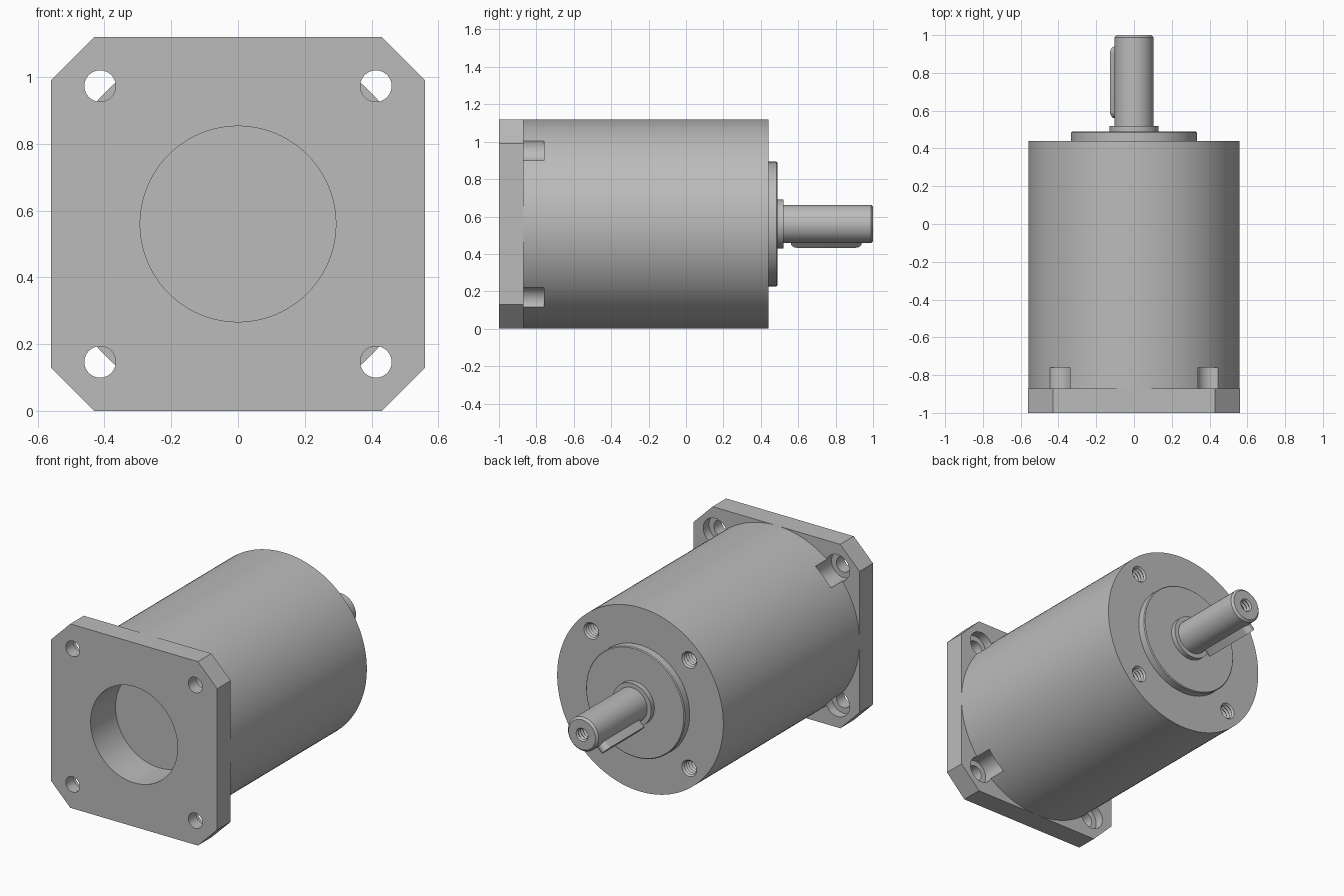
import bpy, bmesh, math
from mathutils import Vector

if "Cube" in bpy.data.objects:
    bpy.data.objects.remove(bpy.data.objects["Cube"], do_unlink=True)

steel = bpy.data.materials.new("plain grey metal")
steel.use_nodes = True
GREY = (0.5, 0.5, 0.5, 1)
steel.diffuse_color = GREY
steel.node_tree.nodes["Principled BSDF"].inputs["Base Color"].default_value = GREY

HALF = 0.56                     # body radius, half flange size, axis height
AXIS = Vector((0, 0, HALF))
CORNERS = [(sx, sz) for sx in (-1, 1) for sz in (-1, 1)]


def loft(name, rings):
    """Closed solid through rings of points, with flat end caps."""
    bm = bmesh.new()
    loops = [[bm.verts.new(p) for p in ring] for ring in rings]
    n = len(loops[0])
    for a, b in zip(loops, loops[1:]):
        for i in range(n):
            j = (i + 1) % n
            bm.faces.new((a[i], a[j], b[j], b[i]))
    bm.faces.new(loops[0])
    bm.faces.new(loops[-1])
    bmesh.ops.recalc_face_normals(bm, faces=bm.faces)
    mesh = bpy.data.meshes.new(name)
    bm.to_mesh(mesh)
    bm.free()
    mesh.materials.append(steel)
    obj = bpy.data.objects.new(name, mesh)
    bpy.context.collection.objects.link(obj)
    return obj


def turned(name, profile, x=0, z=0, sides=128):
    """Solid turned about an axis along y; profile is (radius, y) pairs."""
    centre = AXIS + Vector((x, 0, z))
    turns = [2 * math.pi * (i + 0.5) / sides for i in range(sides)]
    return loft(name, [[centre + Vector((r * math.cos(t), y, r * math.sin(t)))
                        for t in turns] for r, y in profile])


def threaded_cutter(radius, face, depth, x=0, z=0):
    """Ridged cutter for a tapped hole entering from the back."""
    teeth = 9
    pitch = depth / teeth
    profile = [(radius, face + 0.02), (radius, face)]
    for i in range(teeth):
        y = face - i * pitch
        profile += [(radius * 0.8, y - pitch / 2), (radius, y - pitch)]
    profile.append((radius * 0.1, face - depth - radius * 0.5))
    return turned("thread_cutter", profile, x, z, 24)


def cut(obj, cutters):
    for cutter in cutters:
        cutter.hide_render = True
        mod = obj.modifiers.new("cut", 'BOOLEAN')
        mod.operation = 'DIFFERENCE'
        mod.solver = 'EXACT'
        mod.object = cutter
        bpy.context.view_layer.objects.active = obj
        bpy.ops.object.modifier_apply(modifier=mod.name)
        bpy.data.objects.remove(cutter, do_unlink=True)


# Square flange with clipped corners, motor bore and counterbored holes
flat = 0.43
outline = [(flat, HALF), (HALF, flat), (HALF, -flat), (flat, -HALF),
           (-flat, -HALF), (-HALF, -flat), (-HALF, flat), (-flat, HALF)]
flange = loft("mounting_flange", [[AXIS + Vector((x, y, z)) for x, z in outline]
                                  for y in (-1, -0.87)])
bolt = 0.413
tools = [turned("bore_cutter", [(0.293, -1.1), (0.293, -0.8)])]
for sx, sz in CORNERS:
    tools.append(turned("bolt_cutter", [(0.047, -1.1), (0.047, -0.925),
                                        (0.08, -0.925), (0.08, -0.8)],
                        sx * bolt, sz * bolt, 48))
cut(flange, tools)

# Round housing with bore, bolt head pockets and tapped holes at the back
housing = turned("housing", [(HALF, -0.87), (HALF, 0.44)])
tools = [turned("bore_cutter", [(0.293, -0.95), (0.293, -0.76)])]
for sx, sz in CORNERS:
    tools.append(turned("pocket_cutter", [(0.08, -0.95), (0.08, -0.76)],
                        sx * bolt, sz * bolt, 48))
    tools.append(threaded_cutter(0.05, 0.44, 0.2, sx * 0.33, sz * 0.33))
cut(housing, tools)

# Raised centring boss and shaft collar
boss = turned("centring_boss", [(0.333, 0.43), (0.333, 0.485), (0.328, 0.49)])
collar = turned("shaft_collar", [(0.13, 0.48), (0.13, 0.52)], sides=64)

# Output shaft with bevelled end and tapped centre hole
shaft = turned("output_shaft", [(0.103, 0.5), (0.103, 0.988), (0.091, 1)], sides=64)
cut(shaft, [threaded_cutter(0.04, 1, 0.2)])

# Round-ended key set diagonally in the shaft
outward = Vector((-1, 0, -1)).normalized()
across = Vector((1, 0, -1)).normalized()
half_width, steps = 0.035, 12
slot = []
for start, centre_y in ((0, 0.94 - half_width), (math.pi, 0.56 + half_width)):
    for i in range(steps + 1):
        t = start + math.pi * i / steps
        slot.append(across * half_width * math.cos(t)
                    + Vector((0, centre_y + half_width * math.sin(t), 0)))
key = loft("shaft_key", [[AXIS + outward * r + p for p in slot] for r in (0.06, 0.145)])

# Smooth the round surfaces, keep edges crisp
bpy.ops.object.select_all(action='DESELECT')
for obj in (flange, housing, boss, collar, shaft, key):
    obj.select_set(True)
    bpy.context.view_layer.objects.active = obj
bpy.ops.object.shade_smooth_by_angle(angle=math.radians(30))
